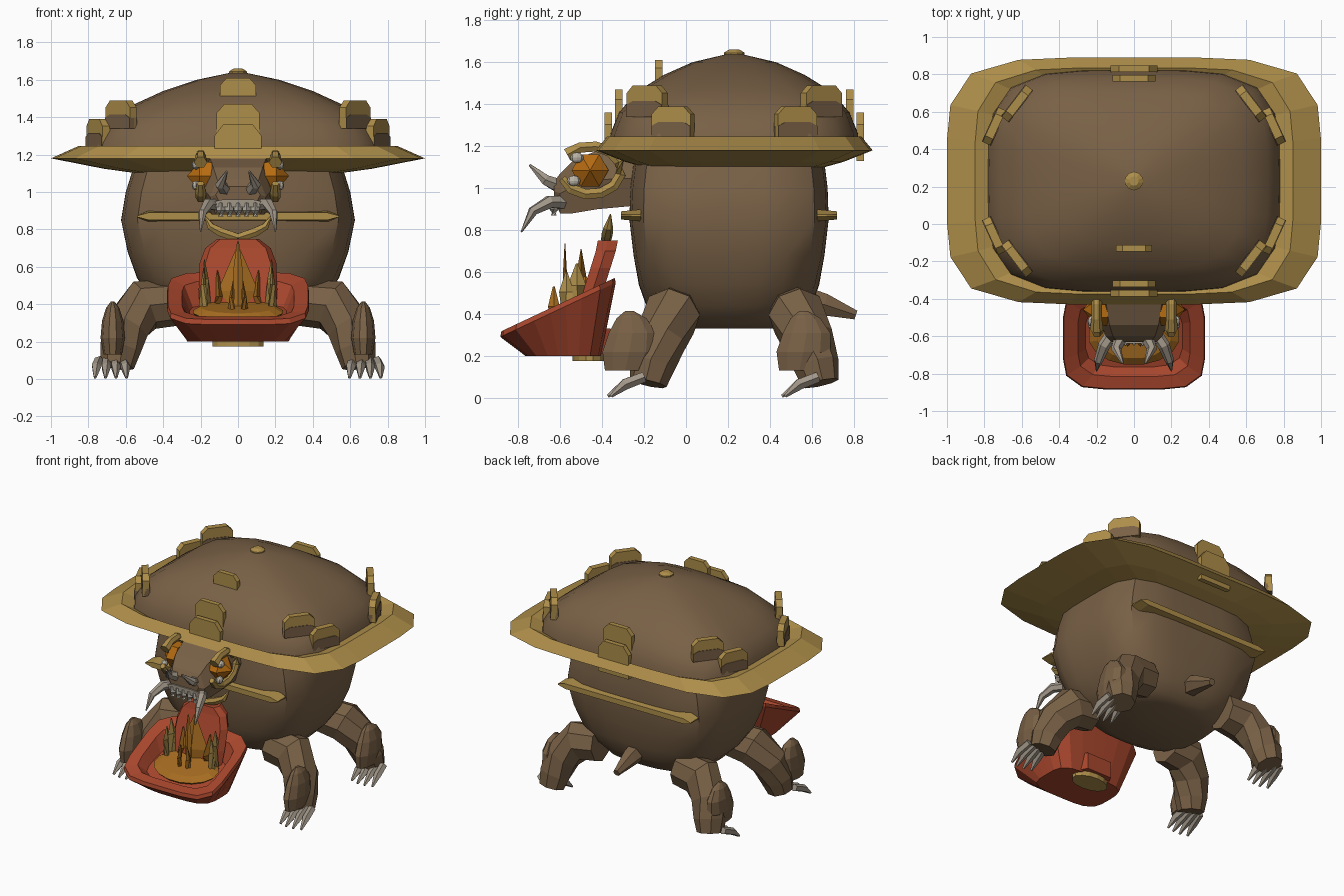
import bpy, bmesh, math
from mathutils import Vector

cube = bpy.data.objects.get("Cube")
if cube:
    bpy.data.objects.remove(cube, do_unlink=True)


def material(name, r, g, b):
    m = bpy.data.materials.new(name)
    m.use_nodes = True
    m.diffuse_color = (r, g, b, 1)
    m.node_tree.nodes["Principled BSDF"].inputs["Base Color"].default_value = (r, g, b, 1)
    return m


BROWN = material("brown_hide", .19, .118, .061)
GOLD = material("gold_trim", .42, .268, .067)
RED = material("red_tray", .39, .062, .026)
ORANGE = material("orange_flame", .38, .15, .015)
EYE = material("amber_eye", .47, .15, .006)
GREY = material("grey_claw", .36, .31, .25)
WHITE = material("pale_stud", .5, .46, .39)
MID = .23  # y of the shell centre
BODY = .205  # y of the body centre


def finish(name, bm, mat, smooth=False):
    bmesh.ops.recalc_face_normals(bm, faces=bm.faces)
    me = bpy.data.meshes.new(name)
    bm.to_mesh(me)
    bm.free()
    me.materials.append(mat)
    ob = bpy.data.objects.new(name, me)
    bpy.context.collection.objects.link(ob)
    if smooth:
        bpy.ops.object.select_all(action='DESELECT')
        ob.select_set(True)
        bpy.context.view_layer.objects.active = ob
        bpy.ops.object.shade_smooth_by_angle(angle=math.radians(32))
    return ob


def loft(name, rings, mat, smooth=False, closed=False):
    """Skin a list of equal rings; cap the ends unless the loop is closed."""
    bm = bmesh.new()
    vs = [[bm.verts.new(p) for p in r] for r in rings]
    pairs = list(zip(vs, vs[1:]))
    if closed:
        pairs.append((vs[-1], vs[0]))
    n = len(vs[0])
    for a, b in pairs:
        for i in range(n):
            j = (i + 1) % n
            bm.faces.new((a[i], a[j], b[j], b[i]))
    if not closed:
        bm.faces.new(vs[0])
        bm.faces.new(vs[-1])
    return finish(name, bm, mat, smooth)


def ring(z, a, b, n, cy=MID, seg=28, tilt=0):
    """Rounded-rectangle section; tilt raises z with y."""
    out = []
    for i in range(seg):
        t = 2 * math.pi * (i + .5) / seg
        c, s = math.cos(t), math.sin(t)
        k = (abs(c) ** n + abs(s) ** n) ** (-1 / n)
        out.append((a * c * k, cy + b * s * k, z + tilt * b * s * k))
    return out


def tube(name, path, radii, mat, seg=8, flat=1):
    path = [Vector(p) for p in path]
    rings = []
    for i, p in enumerate(path):
        d = path[min(i + 1, len(path) - 1)] - path[max(i - 1, 0)]
        q = d.to_track_quat('Z', 'Y')
        rings.append([p + q @ Vector((radii[i] * math.cos(2 * math.pi * k / seg),
                                      flat * radii[i] * math.sin(2 * math.pi * k / seg), 0))
                      for k in range(seg)])
    return loft(name, rings, mat)


def ball(name, loc, size, mat, u=8, v=6):
    bm = bmesh.new()
    bmesh.ops.create_uvsphere(bm, u_segments=u, v_segments=v, radius=1)
    for vert in bm.verts:
        vert.co = Vector(loc) + vert.co * Vector(size)
    return finish(name, bm, mat)


def plate(name, p, q, z0, z1, thick=.045, mat=GOLD):
    """Upright slab from p to q with clipped top corners."""
    p, q = Vector((*p, 0)), Vector((*q, 0))
    side = (q - p).normalized().cross(Vector((0, 0, 1))) * thick / 2
    up = z1 - z0
    shape = [(0, 0), (1, 0), (1, .75), (.82, 1), (.18, 1), (0, .75)]
    rings = [[p.lerp(q, u) + Vector((0, 0, z0 + up * w)) + side * s for u, w in shape]
             for s in (-1, 1)]
    return loft(name, rings, mat)


# Body, domed shell and brim
loft("body", [ring(z, a, b, n, BODY) for z, a, b, n in (
    (.33, .31, .27, 2.6), (.36, .4, .34, 2.8), (.44, .475, .395, 3.2), (.54, .54, .43, 3.6),
    (.68, .59, .455, 4.2), (.85, .625, .475, 4.6), (1, .6, .47, 4.6), (1.16, .55, .45, 4.6))],
    BROWN, True)
loft("shell_dome", [ring(z, a, b, n) for z, a, b, n in (
    (1.17, .79, .6, 4), (1.26, .775, .59, 4), (1.36, .715, .55, 4), (1.46, .575, .465, 3.7),
    (1.54, .4, .335, 3.2), (1.6, .22, .2, 2.6), (1.64, .03, .03, 2))], BROWN, True)
loft("shell_brim", [ring(z, a, b, 5) for z, a, b in (
    (1.18, 1, .66), (1.247, .85, .605), (1.22, .75, .56), (1.1, .54, .43),
    (1.125, .72, .52))], GOLD, closed=True)
loft("top_knob", [ring(z, r, r, 2, seg=10) for z, r in
                  ((1.62, .05), (1.645, .05), (1.66, .025))], GOLD)

# Belt strips on the front and back of the body
for label, s in (("front", -1), ("back", 1)):
    rows = [(-.54, .004), (-.48, .024), (.48, .024), (.54, .004)]
    loft(label + "_belt", [[(x, BODY + s * (.42 + k), .87 + j * h) for k, j in
                            ((0, -1.2), (.095, -.8), (.095, .8), (0, 1.2))]
                           for x, h in rows], GOLD)

# Shell plates, the corner ones set in brown sockets
for s, label in ((-1, "front"), (1, "back")):
    def fy(d):
        return MID + s * d
    plate(label + "_low_plate", (-.125, fy(.6)), (.125, fy(.6)), 1.13, 1.36, .035)
    plate(label + "_high_plate", (-.115, fy(.55)), (.115, fy(.55)), 1.28, 1.47, .035)
    for m in (-1, 1):
        for part, p, q, z0, z1 in (
                ("corner", (m * .56, fy(.5)), (m * .69, fy(.33)), 1.34, 1.49),
                ("side", (m * .705, fy(.385)), (m * .79, fy(.2)), 1.24, 1.39)):
            plate(f"{label}_{part}_plate", p, q, z0, z1)
            plate(f"{label}_{part}_socket", p, q, z0, z0 + .075, .053, BROWN)
plate("crown_plate", (-.095, -.13), (.095, -.13), 1.46, 1.61, .035)

# Legs with shin guards and claws; hind legs mirror the front, feet all point forward
for m, side in ((1, "left"), (-1, "right")):
    for s, g, label in ((-1, -.27, "front"), (1, .56, "hind")):
        tube(f"{label}_{side}_leg",
             [(m * .33, MID + s * .29, .41), (m * .5, MID + s * .3, .395),
              (m * .595, MID + s * .35, .28), (m * .63, MID + s * .39, .16),
              (m * .645, MID + s * .41, .07)],
             (.125, .14, .125, .11, .09), BROWN)
        loft(f"{label}_{side}_shin_guard", [
            [(m * (.67 + r * .065 * math.cos(t)), g + o + r * .135 * math.sin(t), z)
             for t in [math.pi * i / 5 for i in range(10)]]
            for z, r, o in ((.13, .75, -.02), (.22, 1, 0), (.31, .88, .015),
                            (.38, .55, .01), (.415, .15, 0))], BROWN)
        for i in range(4):
            f = i - 1.5
            fx, cy = .68 + f * .042, g + .03
            tube(f"{label}_{side}_claw",
                 [(m * fx, cy + .04, .1), (m * (fx + f * .01), cy - .05, .065),
                  (m * (fx + f * .014), cy - .14 + abs(f) * .015, .008)],
                 (.026, .027, .008), GREY, 5)

# Tail
tube("tail", [(0, .55, .47), (0, .66, .445), (0, .81, .395)], (.075, .06, .025), BROWN, 6)

# Head
loft("head", [[(x * w, y, z) for x, z in
               ((-.8, lo), (.8, lo), (1, (lo + hi) / 2), (.75, hi), (-.75, hi), (-1, (lo + hi) / 2))]
              for y, w, lo, hi in ((-.2, .21, .92, 1.18), (-.42, .2, .9, 1.18),
                                   (-.54, .175, .88, 1.13), (-.6, .15, .88, 1.07),
                                   (-.63, .12, .94, 1.03))], BROWN)
for m, side in ((1, "left"), (-1, "right")):
    tube(side + "_eye", [(m * x, -.457, 1.085) for x in (.14, .205, .27)],
         (.085, .088, .004), EYE, 6)
    arc = [math.radians(a) for a in range(-160, 141, 30)]
    tube(side + "_eye_ring", [(m * .2, -.455 + .145 * math.cos(a), 1.085 + .115 * math.sin(a))
                              for a in arc], [.02] + [.028] * (len(arc) - 2) + [.036], GOLD, 6)
    for y, z in ((-.52, 1.145), (-.535, 1.035)):
        ball(side + "_eye_stud", (m * .225, y, z), (.022, .032, .025), WHITE)
    tube(side + "_nose_horn", [(m * .06, -.58, 1.0), (m * .095, -.67, 1.04), (m * .06, -.745, 1.11)],
         (.04, .028, .006), GREY, 6)
    tube(side + "_tusk", [(m * .1, -.56, .93), (m * .16, -.65, .935), (m * .19, -.73, .89),
                          (m * .2, -.785, .79)], (.034, .033, .024, .004), GREY, 6)
plate("upper_gum", (-.125, -.625), (.125, -.625), .92, .96, .03, GREY)
for i in range(5):
    x = (i - 2) * .046
    tube("tooth", [(x, -.625, .94), (x, -.63, .9), (x, -.63, .87)], (.024, .022, .014), WHITE, 4)

# Tilted tray with a raised lip
T = .47
loft("tray", [ring(.2, .27, .18, 4, -.585, 24), ring(.42, .38, .275, 5, -.61, 24, T),
              ring(.445, .375, .27, 5, -.61, 24, T), ring(.43, .3, .205, 5, -.61, 24, T),
              ring(.345, .26, .165, 4, -.6, 24, T * .7)], RED)
loft("tray_back", [[(x * w, y + d, z) for x, d in
                    ((-1, 0), (-.85, -.045), (.85, -.045), (1, 0), (.85, .05), (-.85, .05))]
                   for z, y, w in ((.3, -.5, .2), (.48, -.455, .21), (.62, -.41, .205),
                                   (.7, -.385, .175), (.75, -.375, .11))], RED)
loft("tray_heel", [[(x * w, y, z) for x, z in ((-1, .21), (1, .21), (1, .33), (-1, .33))]
                   for y, w in ((-.48, .16), (-.36, .1))], RED)
loft("tray_foot", [ring(z, .14, .08, 2, -.46, 14) for z in (.175, .215)], GOLD)

# Horned crest on the tray back
for m, side in ((1, "left"), (-1, "right")):
    tube(side + "_crest_horn", [(0, -.38, .755), (m * .09, -.375, .785), (m * .145, -.37, .815),
                                (m * .18, -.36, .875)], (.025, .027, .022, .003), GOLD, 6)

# Fire bed and flame blades
loft("fire_bed", [ring(z, a, b, 2, -.6, 16, T * .6) for z, a, b in
                  ((.32, .2, .12), (.36, .245, .155), (.385, .2, .12), (.385, .05, .03))], ORANGE)


def blade(x, y, base, top, w, mat, lean=0, belly=.35):
    h = top - base
    tube("flame_blade", [(x, y, base), (x, y, base + h * belly), (x + lean, y, top)],
         (w * .8, w, .005), mat, 4, .4)


blade(0, -.5, .34, .71, .11, ORANGE)
blade(0, -.577, .36, .735, .025, ORANGE, 0, .6)
for m in (-1, 1):
    blade(m * .175, -.52, .34, .64, .045, GOLD, m * .005, .65)
    blade(m * .1, -.48, .35, .58, .075, ORANGE, m * .01, .4)
    blade(m * .185, -.57, .33, .6, .035, GOLD, -m * .005, .65)
    blade(m * .035, -.63, .34, .53, .028, ORANGE, -m * .01, .5)
